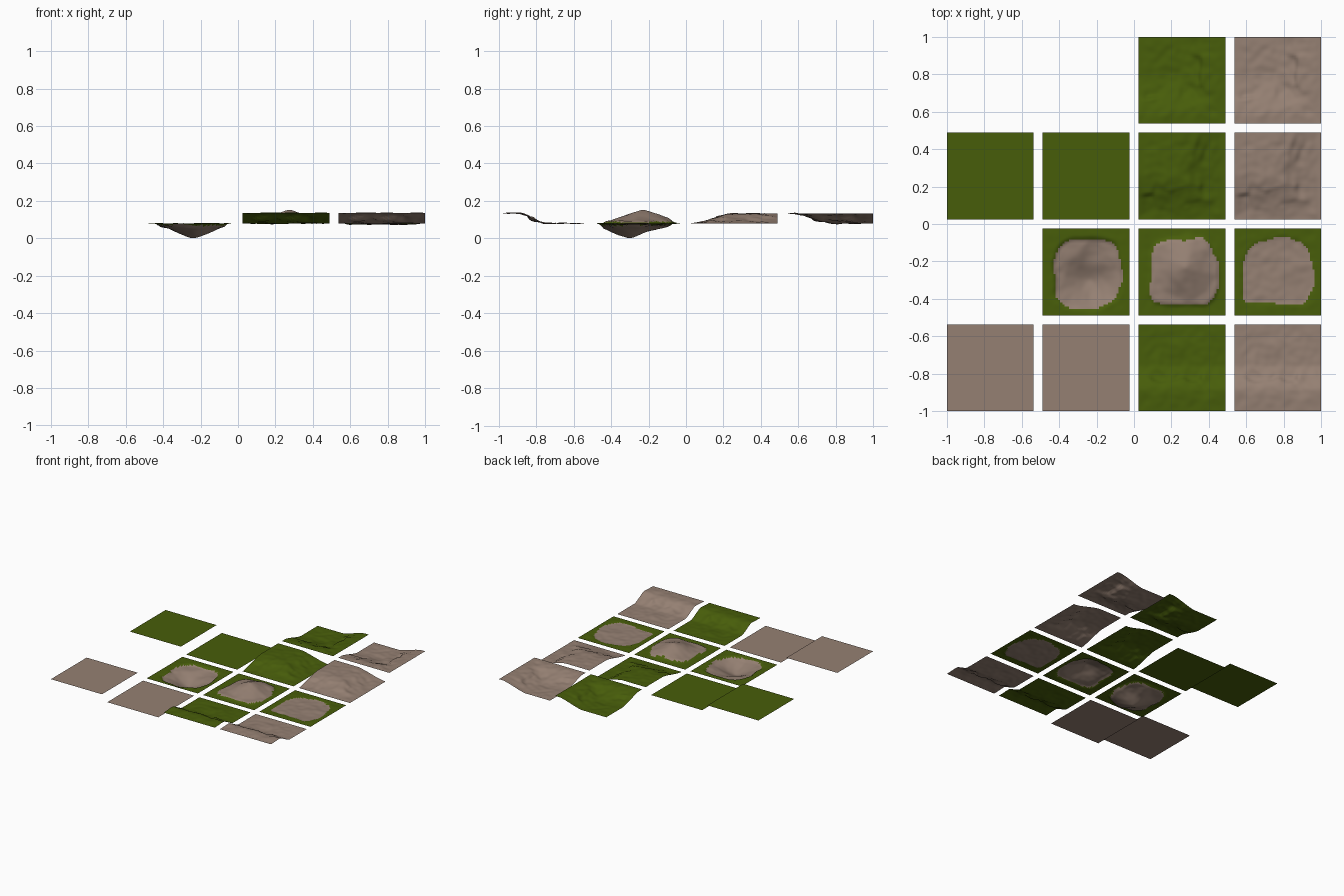
import bpy, bmesh, math
from mathutils import Vector, noise

if "Cube" in bpy.data.objects:
    bpy.data.objects.remove(bpy.data.objects["Cube"])

SIZE, PITCH, N = 0.464, 0.512, 40      # tile width, spacing, cells per side
LOW, STEP = 0.08, 0.052                # ground level and cliff height


def material(name, rgb):
    m = bpy.data.materials.new(name)
    m.diffuse_color = (*rgb, 1)
    m.use_nodes = True
    m.node_tree.nodes["Principled BSDF"].inputs["Base Color"].default_value = m.diffuse_color
    return m


GRASS = material("grass green", (0.064, 0.110, 0.003))
DIRT = material("dirt brown", (0.300, 0.216, 0.170))


def smooth(d, half):
    t = min(max(d / (2 * half) + 0.5, 0), 1)
    return t * t * (3 - 2 * t)


def ramp(d, half):
    # nearly straight slope with slightly rounded ends
    t = min(max(d / (2 * half) + 0.5, 0), 1)
    return 0.6 * t + 0.4 * t * t * (3 - 2 * t)


def wave(u, v, scale, seed):
    return noise.noise(Vector((u * scale, v * scale, seed)))


def mask(u, v):
    # 0 on the tile border, 1 inside, so the borders stay straight
    e = min(u, v, SIZE - u, SIZE - v)
    return min(max(e / 0.05, 0), 1)


def ledge(d, u, v, half, seed):
    # broad slope plus broken, wavy rock ledges
    w = 0.035 * wave(u, v, 16, seed) * mask(u, v)
    k = 0.35 * smooth(wave(u, v, 11, seed + 20) + 0.05, 0.15) * mask(u, v)
    return STEP * ((1 - k) * ramp(d + w * 0.4, half) + k * smooth(d + w, 0.012))


def rough(u, v, seed):
    return mask(u, v) * (0.005 * wave(u, v, 10, seed) + 0.004 * wave(u, v, 24, seed))


# Height rules in tile coordinates (u to the right, v to the back)
def flat(u, v):
    return 0


def straight_cliff(u, v):
    crest = 0.004 * math.exp(-((v - 0.1) / 0.05) ** 2)
    return ledge(0.18 - v, u, v, 0.06, 1.3) + crest + rough(u, v, 2)


def outer_corner(u, v):
    return ledge(min(v - 0.125, 0.33 - u), u, v, 0.115, 5.3) + rough(u, v, 6)


def inner_corner(u, v):
    return ledge(max(u - 0.325, 0.145 - v), u, v, 0.1, 8.3) + rough(u, v, 9)


def patch(u, v, seed):
    # positive inside the bare dirt patch: rounded square with a ragged rim
    a, b = abs(u - 0.237) / 0.185, abs(v - 0.23) / 0.178
    r = (a ** 4 + b ** 4) ** 0.25
    return 1 - r + 0.16 * wave(u, v, 9, seed)


def cone(u, v, cu, cv, s):
    # soft pointed hill, 1 in the middle
    r = math.hypot(u - cu, v - cv) * (1 + 0.25 * wave(u, v, 9, 30))
    return 0.45 * max(0, 1 - r / (1.7 * s)) + 0.55 * math.exp(-(r / s) ** 2)


def pit(u, v):
    h = -0.066 * cone(u, v, 0.25, 0.19, 0.105)
    return (h - 0.014 * smooth(patch(u, v, 11), 0.06)) * mask(u, v) + rough(u, v, 12) * 0.6


def mound(u, v):
    h = 0.063 * cone(u, v, 0.25, 0.255, 0.1)
    return (h + 0.012 * smooth(patch(u, v, 14), 0.06)) * mask(u, v) + rough(u, v, 15) * 0.6


def bare(u, v):
    return -0.005 * smooth(patch(u, v, 17), 0.05) + rough(u, v, 18) * 0.8


def tile(name, col, row, height, base, patch_seed=None, n=N, z=LOW):
    """Thin sheet of land; col counts from the left, row from the front."""
    x0, y0 = -1 + col * PITCH, -1 + row * PITCH
    bm = bmesh.new()
    grid = []
    for j in range(n + 1):
        line = []
        for i in range(n + 1):
            u, v = SIZE * i / n, SIZE * j / n
            line.append(bm.verts.new((x0 + u, y0 + v, z + height(u, v))))
        grid.append(line)
    for j in range(n):
        for i in range(n):
            f = bm.faces.new((grid[j][i], grid[j][i + 1],
                              grid[j + 1][i + 1], grid[j + 1][i]))
            f.smooth = True
            if patch_seed is not None:
                u, v = SIZE * (i + 0.5) / n, SIZE * (j + 0.5) / n
                f.material_index = int(patch(u, v, patch_seed) > 0)
    me = bpy.data.meshes.new(name)
    bm.to_mesh(me)
    bm.free()
    me.materials.append(base)
    if patch_seed is not None:
        me.materials.append(DIRT)
    ob = bpy.data.objects.new(name, me)
    bpy.context.collection.objects.link(ob)


# Flat tiles: the outer column lies at cliff-top height, the inner at ground level
for col, level, z in ((0, "high", LOW + STEP), (1, "low", LOW)):
    tile(f"flat_grass_{level}", col, 2, flat, GRASS, n=1, z=z)
    tile(f"flat_dirt_{level}", col, 0, flat, DIRT, n=1, z=z)

# Cliff tiles, each in grass and in dirt
for col, mat, kind in ((2, GRASS, "grass"), (3, DIRT, "dirt")):
    tile(f"straight_cliff_{kind}", col, 0, straight_cliff, mat)
    tile(f"outer_corner_{kind}", col, 2, outer_corner, mat)
    tile(f"inner_corner_{kind}", col, 3, inner_corner, mat)

# Grass tiles with a dirt patch
tile("dirt_pit", 1, 1, pit, GRASS, 11)
tile("dirt_mound", 2, 1, mound, GRASS, 14)
tile("dirt_patch", 3, 1, bare, GRASS, 17)
